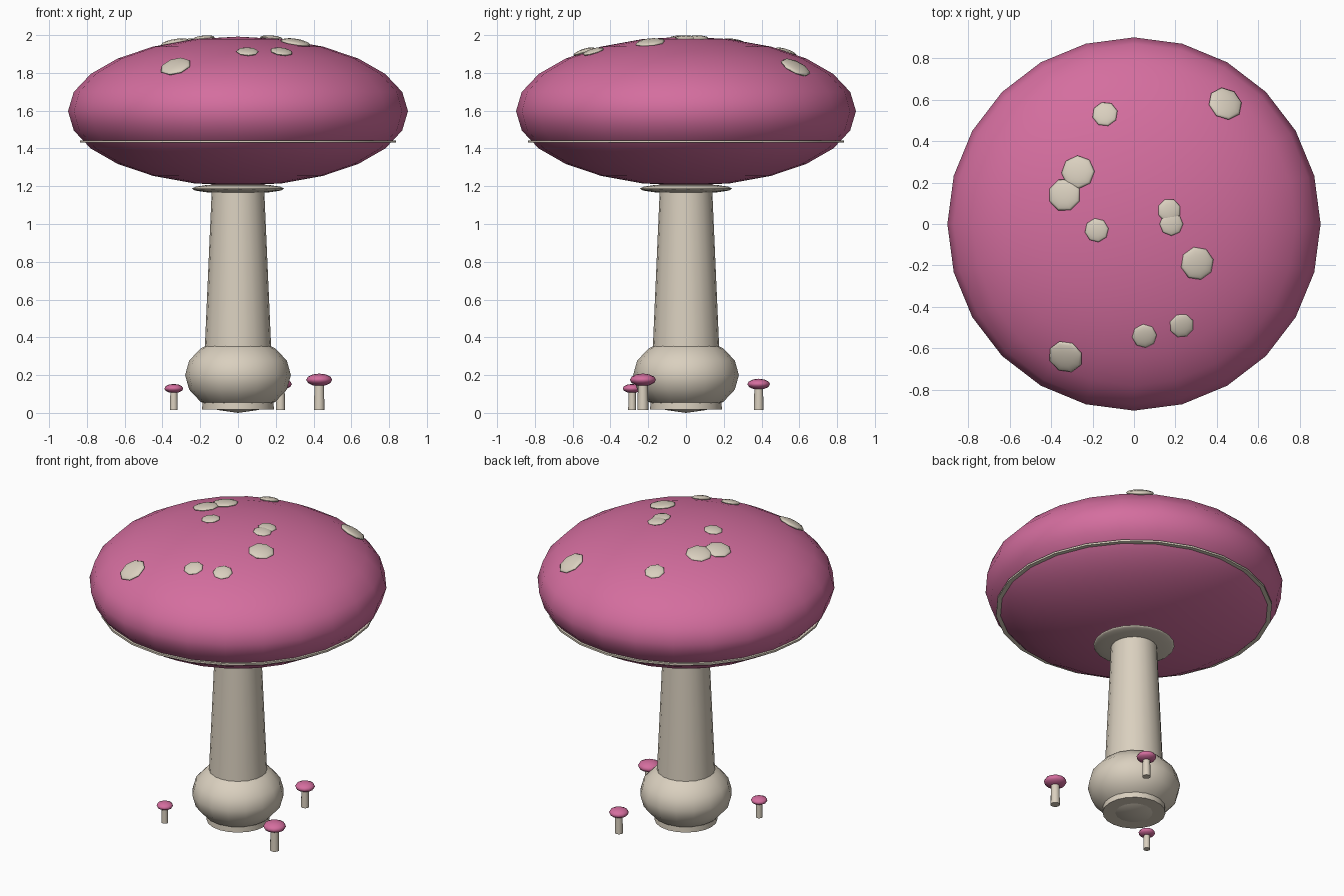
import bpy
import math
from mathutils import Vector

if "Cube" in bpy.data.objects:
    bpy.data.objects.remove(bpy.data.objects["Cube"])


def material(name, rgb):
    m = bpy.data.materials.new(name)
    m.diffuse_color = (*rgb, 1.0)
    m.use_nodes = True
    m.node_tree.nodes["Principled BSDF"].inputs["Base Color"].default_value = m.diffuse_color
    return m


PINK = material("pink", (0.66, 0.155, 0.345))
CREAM = material("cream", (0.70, 0.63, 0.52))


def finish(name, mat, angle):
    ob = bpy.context.object
    ob.name = name
    ob.data.materials.append(mat)
    bpy.ops.object.shade_smooth_by_angle(angle=math.radians(angle))
    return ob


def ellipsoid(name, mat, loc, r, rz, seg, rings, normal=None):
    bpy.ops.mesh.primitive_uv_sphere_add(segments=seg, ring_count=rings, radius=1, location=loc)
    ob = finish(name, mat, 80)
    ob.scale = (r, r, rz)
    if normal is not None:
        ob.rotation_euler = normal.to_track_quat('Z', 'Y').to_euler()
    return ob


def cone(name, mat, x, y, z0, z1, r0, r1, seg):
    bpy.ops.mesh.primitive_cone_add(vertices=seg, radius1=r0, radius2=r1, depth=z1 - z0,
                                    location=(x, y, (z0 + z1) / 2))
    return finish(name, mat, 40)


# Main cap with a thin gill rim
CZ, CR, CH = 1.597, 0.9, 0.395
ellipsoid("cap", PINK, (0, 0, CZ), CR, CH, 24, 12)
cone("gill_rim", CREAM, 0, 0, 1.431, 1.443, 0.836, 0.836, 24)

# Stem, collar and bulb
cone("stem", CREAM, 0, 0, 0.018, 1.25, 0.19, 0.136, 20)
ellipsoid("collar", CREAM, (0, 0, 1.187), 0.245, 0.026, 20, 8)
ellipsoid("bulb", CREAM, (0, 0, 0.2), 0.28, 0.2, 16, 8)

# Spots lying on the cap surface: x, y, radius
spots = [(-0.14, 0.53, 0.062), (0.44, 0.58, 0.085), (-0.27, 0.25, 0.081),
         (-0.335, 0.14, 0.08), (-0.18, -0.03, 0.058), (0.17, 0.065, 0.057),
         (0.18, 0.0, 0.057), (0.305, -0.19, 0.081), (0.05, -0.54, 0.06),
         (0.23, -0.49, 0.06), (-0.33, -0.64, 0.085)]
for i, (x, y, r) in enumerate(spots):
    h = CH * math.sqrt(1 - (x * x + y * y) / CR ** 2)
    n = Vector((x / CR ** 2, y / CR ** 2, h / CH ** 2)).normalized()
    ellipsoid(f"spot_{i + 1}", CREAM, (x, y, CZ + h), r, r * 0.25, 8, 6, n)

# Small mushrooms around the base: x, y, cap height, cap radius
for i, (x, y, z, r) in enumerate([(0.43, -0.228, 0.175, 0.069),
                                  (0.225, 0.385, 0.152, 0.06),
                                  (-0.34, -0.285, 0.129, 0.05)]):
    cone(f"small_stem_{i + 1}", CREAM, x, y, 0.016, z, r * 0.42, r * 0.38, 10)
    ellipsoid(f"small_cap_{i + 1}", PINK, (x, y, z), r, r * 0.48, 12, 6)
